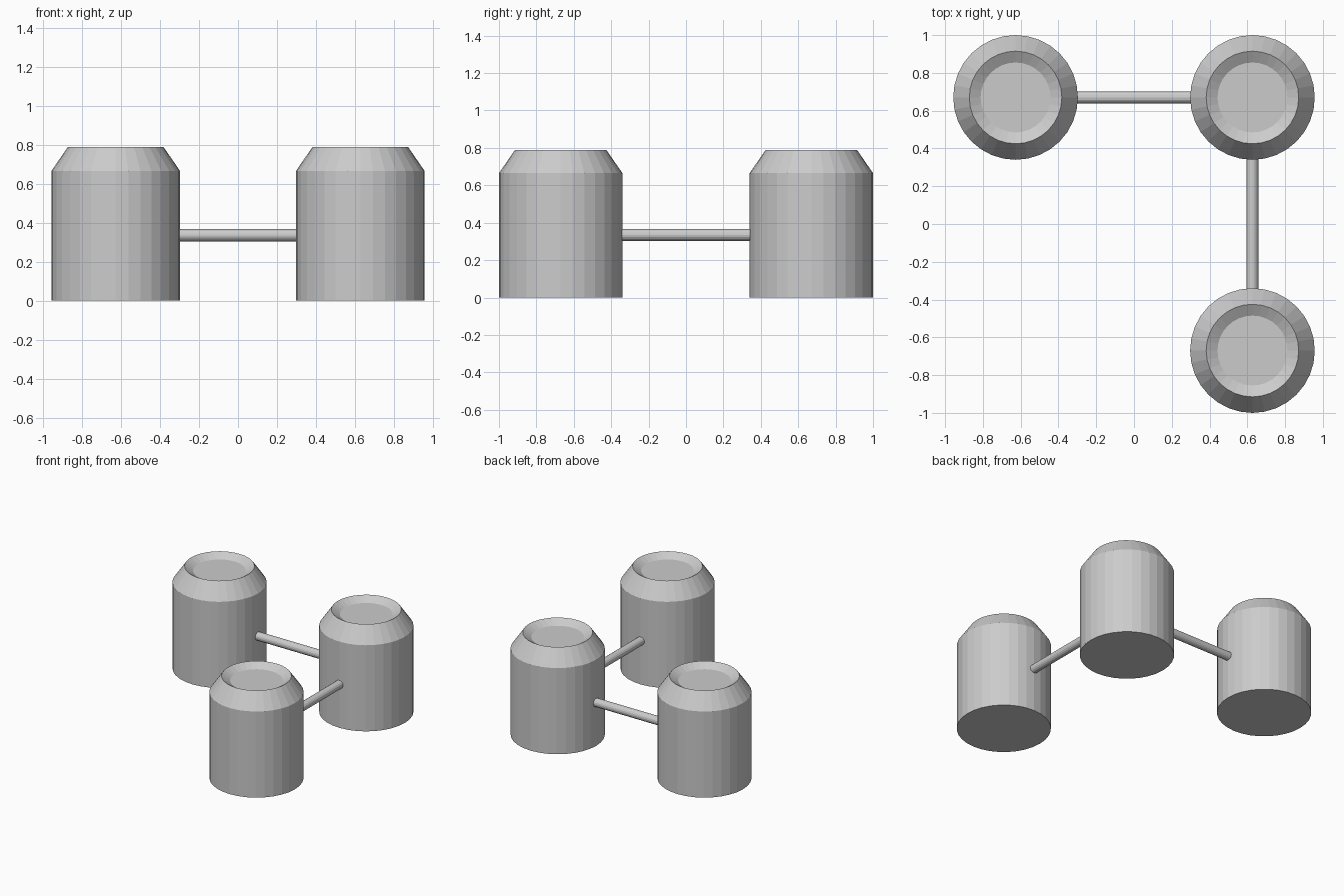
import bpy, bmesh
from math import pi, sin, cos
from mathutils import Vector

if "Cube" in bpy.data.objects:
    bpy.data.objects.remove(bpy.data.objects["Cube"])

# Canister profile (radius, height), bottom to recessed top
PROFILE = [(0.33, 0), (0.33, 0.665), (0.245, 0.788), (0.185, 0.752)]
SIDES = 32


def finish(name, bm):
    bmesh.ops.recalc_face_normals(bm, faces=bm.faces)
    mesh = bpy.data.meshes.new(name)
    bm.to_mesh(mesh)
    bm.free()
    obj = bpy.data.objects.new(name, mesh)
    bpy.context.collection.objects.link(obj)
    return obj


def canister(name, x, y):
    bm = bmesh.new()
    rings = [[bm.verts.new((r * cos(2 * pi * i / SIDES), r * sin(2 * pi * i / SIDES), z))
              for i in range(SIDES)] for r, z in PROFILE]
    for low, high in zip(rings, rings[1:]):
        for i in range(SIDES):
            j = (i + 1) % SIDES
            bm.faces.new((low[i], low[j], high[j], high[i]))
    bm.faces.new(rings[0][::-1])
    bm.faces.new(rings[-1])
    finish(name, bm).location = (x, y, 0)


def rod(name, start, end):
    start, end = Vector(start), Vector(end)
    axis = end - start
    bm = bmesh.new()
    bmesh.ops.create_cone(bm, cap_ends=True, segments=16, radius1=0.032,
                          radius2=0.032, depth=axis.length)
    obj = finish(name, bm)
    obj.location = (start + end) / 2
    obj.rotation_euler = axis.to_track_quat('Z', 'Y').to_euler()


# Three canisters in an L
canister("canister_back_left", -0.627, 0.67)
canister("canister_back_right", 0.627, 0.67)
canister("canister_front_right", 0.627, -0.67)

# Connecting rods, ends set just inside the canister walls
rod("rod_back", (-0.31, 0.67, 0.335), (0.31, 0.67, 0.335))
rod("rod_right", (0.627, -0.35, 0.335), (0.627, 0.35, 0.335))
